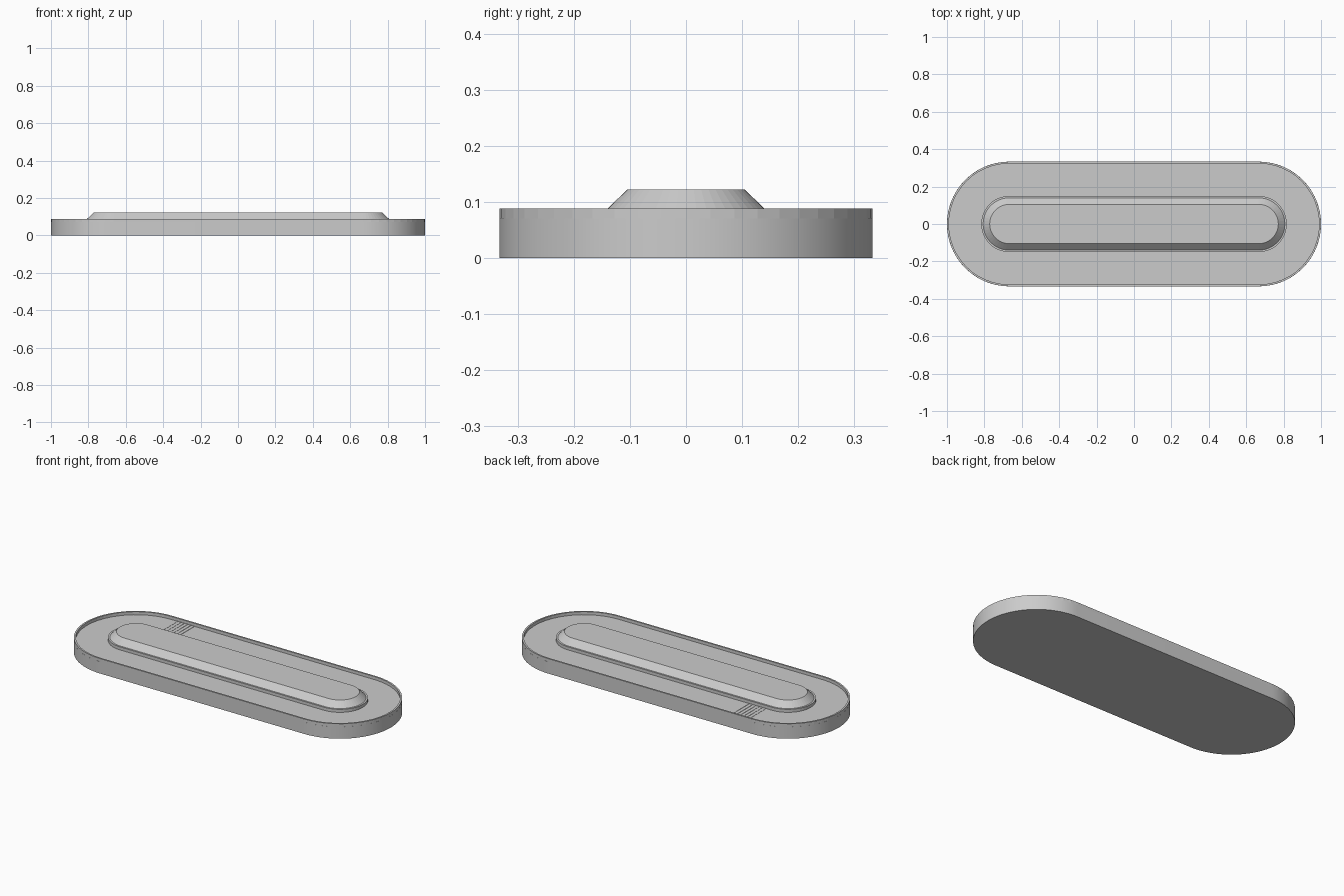
import bpy, bmesh, math

if "Cube" in bpy.data.objects:
    bpy.data.objects.remove(bpy.data.objects["Cube"])

HALF = 2 / 3        # centre of each end arc
R = 1 / 3           # outer radius of the track
FLOOR, WALL_TOP, ISLAND_TOP = 0.07, 0.088, 0.122


def stadium(bm, r, z, seg):
    """Loop of vertices around a pill outline of radius r."""
    loop = []
    for side in (1, -1):
        for i in range(seg + 1):
            a = -math.pi / 2 + math.pi * i / seg
            loop.append(bm.verts.new((side * (HALF + r * math.cos(a)),
                                      side * r * math.sin(a), z)))
    return loop


def finish(bm, name, smooth=None):
    bmesh.ops.recalc_face_normals(bm, faces=bm.faces)
    mesh = bpy.data.meshes.new(name)
    bm.to_mesh(mesh)
    bm.free()
    ob = bpy.data.objects.new(name, mesh)
    bpy.context.collection.objects.link(ob)
    if smooth:
        bpy.ops.object.select_all(action='DESELECT')
        ob.select_set(True)
        bpy.context.view_layer.objects.active = ob
        bpy.ops.object.shade_smooth_by_angle(angle=math.radians(smooth))
    return ob


def loft(name, profile, seg, ring=False, smooth=None):
    """Sweep (radius, z) points around the pill; close as a ring or cap."""
    bm = bmesh.new()
    loops = [stadium(bm, r, z, seg) for r, z in profile]
    pairs = list(zip(loops, loops[1:]))
    if ring:
        pairs.append((loops[-1], loops[0]))
    else:
        bm.faces.new(loops[0])
        bm.faces.new(loops[-1])
    for a, b in pairs:
        n = len(a)
        for i in range(n):
            j = (i + 1) % n
            bm.faces.new((a[i], a[j], b[j], b[i]))
    return finish(bm, name, smooth)


# Track slab
loft("track_base", [(R, 0), (R, FLOOR)], 48, smooth=30)

# Thin barriers along the outer and inner edges
for name, r0, r1 in (("outer_barrier", R - 0.01, R),
                     ("inner_barrier", 0.14, 0.15)):
    loft(name, [(r0, FLOOR), (r1, FLOOR), (r1, WALL_TOP), (r0, WALL_TOP)],
         24, ring=True)

# Raised central island with sloped sides
loft("central_island", [(0.14, FLOOR), (0.14, WALL_TOP), (0.105, ISLAND_TOP)], 24)

# Start line: thin stripes across one lane
bm = bmesh.new()
x0, x1, y0, y1, count = -0.63, -0.51, 0.152, 0.323, 6
pitch = (x1 - x0) / (count * 2 - 1)
for i in range(count):
    box = bmesh.ops.create_cube(bm, size=1)["verts"]
    bmesh.ops.scale(bm, verts=box, vec=(pitch, y1 - y0, 0.002))
    bmesh.ops.translate(bm, verts=box, vec=(
        x0 + pitch * (2 * i + 0.5), (y0 + y1) / 2, FLOOR + 0.0005))
finish(bm, "start_line")
